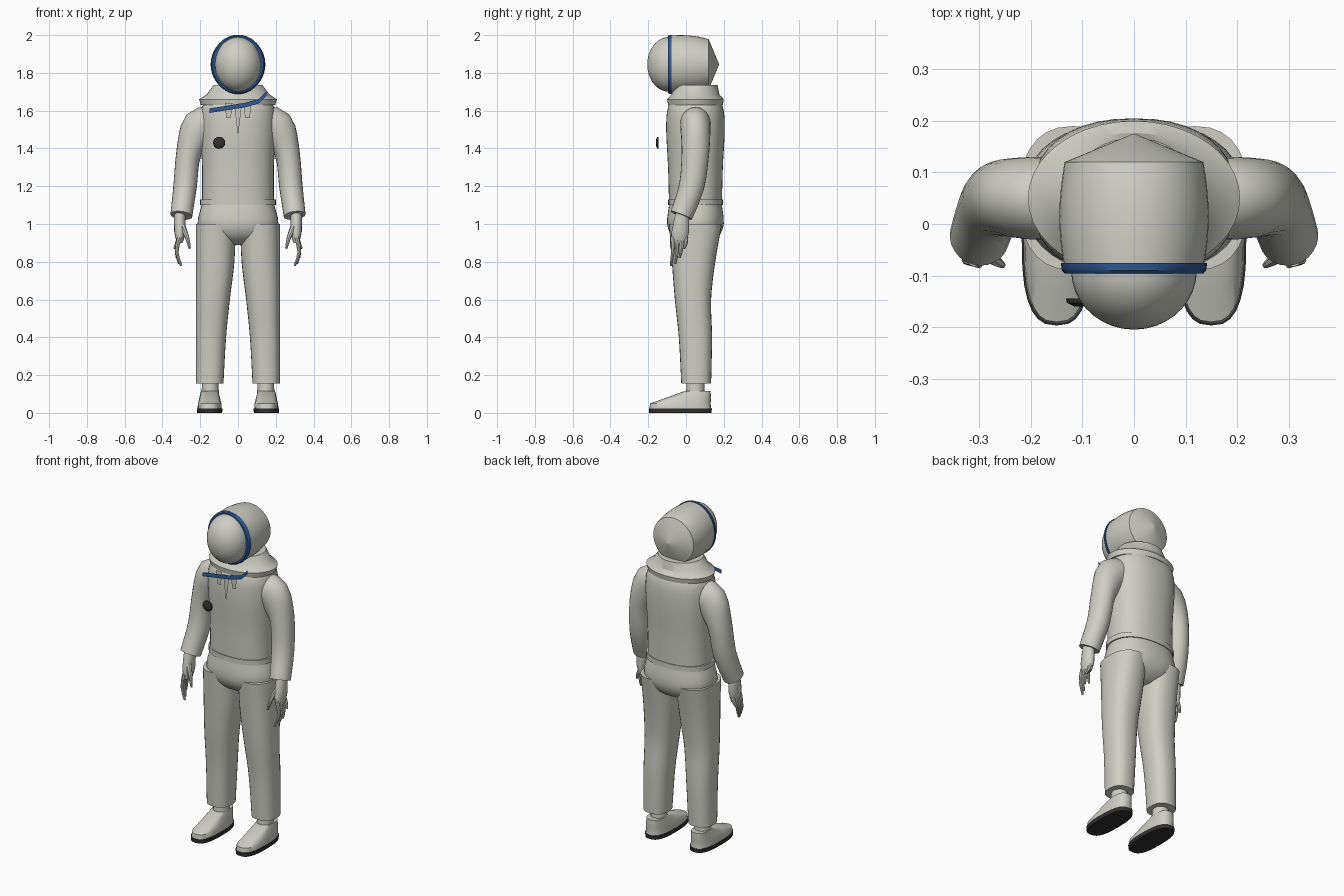
import bpy, bmesh, math
from mathutils import Vector

cube = bpy.data.objects.get("Cube")
if cube:
    bpy.data.objects.remove(cube, do_unlink=True)


def material(name, rgb):
    m = bpy.data.materials.new(name)
    m.use_nodes = True
    m.diffuse_color = (*rgb, 1)
    m.node_tree.nodes["Principled BSDF"].inputs["Base Color"].default_value = (*rgb, 1)
    return m


SUIT = material("pale grey fabric", (0.62, 0.62, 0.56))
BLUE = material("blue trim", (0.03, 0.1, 0.3))
DARK = material("dark rubber", (0.03, 0.03, 0.03))
AXIS_Y, AXIS_Z = Vector((0, 1, 0)), Vector((0, 0, 1))


def finish(name, bm, mat, mirror, angle):
    bmesh.ops.recalc_face_normals(bm, faces=bm.faces)
    mesh = bpy.data.meshes.new(name)
    bm.to_mesh(mesh)
    bm.free()
    ob = bpy.data.objects.new(name, mesh)
    bpy.context.collection.objects.link(ob)
    mesh.materials.append(mat)
    bpy.ops.object.select_all(action='DESELECT')
    ob.select_set(True)
    bpy.context.view_layer.objects.active = ob
    bpy.ops.object.shade_smooth_by_angle(angle=math.radians(angle))
    if mirror:
        ob.modifiers.new("Mirror", 'MIRROR').use_mirror_merge = False


def refine(rings, steps):
    """Smoothly interpolate extra rings between the key rings."""
    keys = [Vector(r) for r in rings]
    last = len(keys) - 1
    result = []
    for i in range(last):
        a, b, c, d = (keys[min(max(i + k, 0), last)] for k in (-1, 0, 1, 2))
        for s in range(steps):
            t = s / steps
            result.append(b + (c - a) * t / 2 + (a - b * 2.5 + c * 2 - d / 2) * t ** 2
                          + ((b - c) * 1.5 + (d - a) / 2) * t ** 3)
    return result + [keys[-1]]


def loft(name, rings, mat, axis=None, power=2, sides=32, steps=1, mirror=False, angle=40):
    """Skin rings (x, y, z, radius, radius); they follow the path unless axis is given."""
    bm = bmesh.new()
    rings = refine(rings, steps)
    centres = [Vector(r[:3]) for r in rings]
    ref = AXIS_Z if axis == AXIS_Y else AXIS_Y
    loops = []
    for i, r in enumerate(rings):
        along = axis or centres[min(i + 1, len(rings) - 1)] - centres[max(i - 1, 0)]
        u = ref.cross(along).normalized()
        v = along.cross(u).normalized()
        loop = []
        for k in range(sides):
            c, s = math.cos(math.tau * k / sides), math.sin(math.tau * k / sides)
            cu = math.copysign(abs(c) ** (2 / power), c) * r[3]
            cv = math.copysign(abs(s) ** (2 / power), s) * r[4]
            loop.append(bm.verts.new(centres[i] + u * cu + v * cv))
        loops.append(loop)
    for a, b in zip(loops, loops[1:]):
        for k in range(sides):
            bm.faces.new((a[k], a[k - 1], b[k - 1], b[k]))
    bm.faces.new(loops[0])
    bm.faces.new(loops[-1])
    finish(name, bm, mat, mirror, angle)


def upright(name, rings, mat, x=0, **options):
    """Stack level rings (z, y, half width, half depth)."""
    loft(name, [(x, y, z, w, d) for z, y, w, d in rings], mat, axis=AXIS_Z, **options)


def digit(name, path, thick, thin):
    """Tapered finger along a path."""
    radii = [thick + (thin - thick) * i / (len(path) - 1) for i in range(len(path))]
    loft(name, [(*p, r, r) for p, r in zip(path, radii)], SUIT, sides=8, steps=2, mirror=True)


def ribbon(name, path, y, half, mat, taper=1, mirror=False):
    """Flat upright strip along (x, z) points, widened by the half offset."""
    bm = bmesh.new()
    rows = []
    for i, (x, z) in enumerate(path):
        f = 1 + (taper - 1) * i / (len(path) - 1)
        rows.append([bm.verts.new((x + s * f * half[0], y, z + s * f * half[1])) for s in (-1, 1)])
    for a, b in zip(rows, rows[1:]):
        bm.faces.new((a[0], b[0], b[1], a[1]))
    finish(name, bm, mat, mirror, 40)


# Helmet: bulging barrel with a pointed back, rim and visor dome
HEAD, FACE = 1.845, -0.09
shell = []
for i in range(9):
    t = i / 8
    bulge = 0.01 * math.sin(math.pi * t)
    shell.append((0, FACE + 0.21 * t, HEAD, 0.135 + bulge, 0.153 + bulge / 4 - 0.02 * t ** 3))
shell.append((0, 0.175, HEAD, 0.002, 0.002))
loft("helmet_shell", shell, SUIT, axis=AXIS_Y, sides=40, angle=30)
loft("helmet_rim", [(0, FACE - 0.006, HEAD, 0.134, 0.15), (0, FACE, HEAD, 0.14, 0.156),
                    (0, FACE + 0.014, HEAD, 0.142, 0.157)], BLUE, axis=AXIS_Y, sides=40)
dome = []
for i in range(10):
    a = math.radians(9.9 * i)
    dome.append((0, FACE - 0.115 * math.sin(a), HEAD, 0.122 * math.cos(a), 0.145 * math.cos(a)))
loft("visor", dome, SUIT, axis=AXIS_Y, sides=40)

# Jacket body, hem and collar share one centre line
MID = 0.05
upright("jacket", [(1.1, MID, 0.19, 0.14), (1.3, MID, 0.19, 0.145), (1.5, MID, 0.2, 0.155),
                   (1.62, MID, 0.19, 0.145), (1.7, MID, 0.13, 0.1)],
        SUIT, power=2.3, sides=40, steps=4)
upright("jacket_hem", [(1.1, MID, 0.2, 0.145), (1.13, MID, 0.2, 0.145)], SUIT, power=2.3, sides=40)
upright("collar", [(1.63, MID, 0.197, 0.145), (1.66, MID, 0.206, 0.15),
                   (1.685, MID, 0.167, 0.127), (1.735, MID, 0.13, 0.117)],
        SUIT, sides=40, angle=30)

# Collar tabs, lace and strap at the throat
ribbon("collar_tab", [(0.05, 1.64), (0.05, 1.56)], -0.11, (0.02, 0), SUIT, taper=0.6, mirror=True)
ribbon("throat_lace", [(0, 1.63), (0, 1.48)], -0.113, (0.02, 0), SUIT, taper=0.1)
ribbon("throat_strap", [(-0.15, 1.6), (0.04, 1.63), (0.11, 1.65), (0.15, 1.69)],
       -0.125, (0, 0.012), BLUE)

# Chest badge
loft("chest_badge", [(-0.1, -0.145, 1.43, 0.032, 0.032), (-0.1, -0.153, 1.43, 0.03, 0.03),
                     (-0.1, -0.16, 1.43, 0.016, 0.016)], DARK, axis=AXIS_Y, sides=20)

# Sleeves
loft("sleeve", [(0.12, MID, 1.54, 0.08, 0.08), (0.2, MID, 1.51, 0.1, 0.08),
                (0.26, MID, 1.38, 0.067, 0.073), (0.28, 0.03, 1.2, 0.062, 0.067),
                (0.3, -0.025, 1.045, 0.058, 0.06)], SUIT, sides=24, steps=3, mirror=True)

# Hands: palm, four fingers and a thumb
upright("palm", [(1.06, -0.02, 0.03, 0.036), (0.96, -0.03, 0.03, 0.047), (0.9, -0.035, 0.015, 0.038)],
        SUIT, x=0.308, sides=14, steps=2, mirror=True)
for i, name in enumerate(("index", "middle", "ring", "little")):
    y = 0.023 * i - 0.07
    drop = 0.14 - 0.01 * i * i
    digit(name + "_finger", [(0.31, y, 0.93), (0.325, y, 0.92 - drop / 2),
                             (0.3 + 0.012 * i, y - 0.01, 0.92 - drop)], 0.013, 0.006)
digit("thumb", [(0.295, -0.05, 0.99), (0.27, -0.07, 0.93), (0.255, -0.08, 0.87)], 0.017, 0.006)

# Trousers: legs keep a straight outer seam
upright("trouser_seat", [(1.1, MID, 0.192, 0.14), (1, MID, 0.214, 0.15), (0.93, MID, 0.17, 0.12),
                         (0.89, MID, 0.06, 0.06)], SUIT, power=2.3, sides=40, steps=3, angle=60)
SEAM = 0.223
leg = [(1, MID, 0.106, 0.14), (0.8, 0.04, 0.102, 0.115), (0.6, 0.037, 0.09, 0.096),
       (0.4, MID, 0.08, 0.088), (0.155, 0.054, 0.073, 0.079)]
loft("trouser_leg", [(SEAM - w, y, z, w, d) for z, y, w, d in leg],
     SUIT, axis=AXIS_Z, power=2.4, sides=28, steps=4, mirror=True)

# Shoes and ankles
FOOT = dict(x=0.15, sides=28, mirror=True, power=2.7)
upright("sole", [(0, -0.03, 0.066, 0.165), (0.024, -0.03, 0.068, 0.167)], DARK, **FOOT)
upright("shoe", [(0.024, -0.03, 0.064, 0.164), (0.05, -0.03, 0.062, 0.16),
                 (0.07, 0, 0.057, 0.133), (0.115, 0.06, 0.046, 0.07)], SUIT, **FOOT)
upright("ankle", [(0.1, MID, 0.046, MID), (0.18, MID, 0.043, 0.046)],
        SUIT, x=0.147, sides=12, mirror=True)
